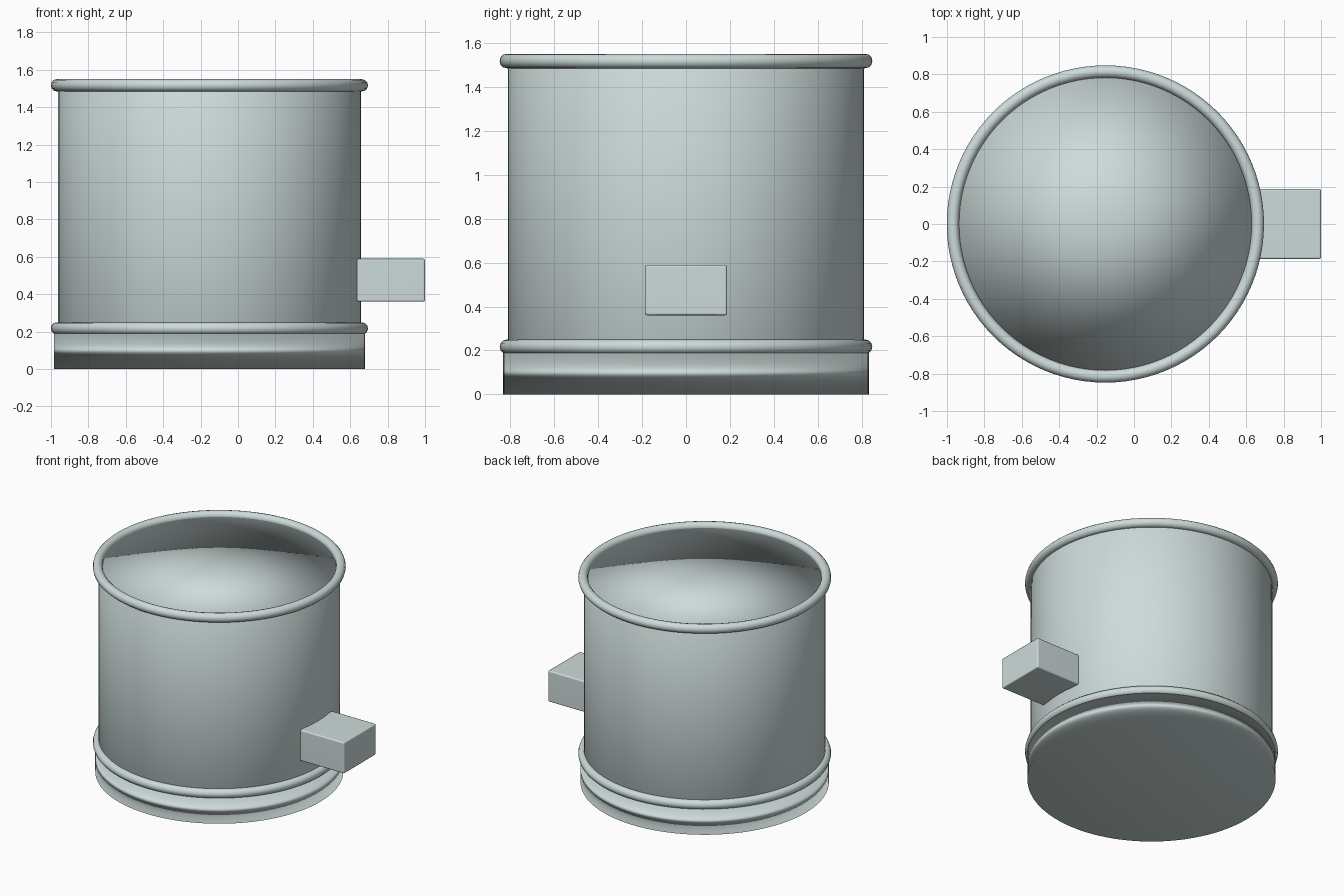
import bpy

cube = bpy.data.objects.get("Cube")
if cube:
    bpy.data.objects.remove(cube, do_unlink=True)

AXIS = -0.153  # x of the drum's centre line

metal = bpy.data.materials.new("pale_grey_metal")
metal.use_nodes = True
colour = (0.61, 0.71, 0.70, 1)
metal.diffuse_color = colour
metal.node_tree.nodes["Principled BSDF"].inputs["Base Color"].default_value = colour


def finish(name):
    obj = bpy.context.object
    obj.name = name
    obj.data.materials.append(metal)
    bpy.ops.object.shade_smooth()
    return obj


def weight_normals(obj, weight):
    mod = obj.modifiers.new("area_normals", "WEIGHTED_NORMAL")
    mod.mode = "FACE_AREA"
    mod.weight = weight


def drum(name, radius, low, high, weight):
    bpy.ops.mesh.primitive_cylinder_add(
        vertices=96, radius=radius, depth=high - low,
        end_fill_type="TRIFAN", location=(AXIS, 0, (low + high) / 2))
    weight_normals(finish(name), weight)


# Closed drum and the wider foot below it, softly shaded over their edges
drum("body", 0.81, 0.2, 1.517, 50)
drum("base", 0.832, 0, 0.195, 56)

# Rolled rings at the top rim and above the foot
for name, z in (("top_rim", 1.517), ("lower_rim", 0.217)):
    bpy.ops.mesh.primitive_torus_add(
        major_segments=96, minor_segments=12, major_radius=0.815,
        minor_radius=0.033, location=(AXIS, 0, z))
    finish(name)

# Block on the left side with fine bevelled edges
bpy.ops.mesh.primitive_cube_add(size=1, location=(0.818, 0, 0.475))
block = bpy.context.object
block.scale = (0.364, 0.374, 0.23)
bpy.ops.object.transform_apply(location=False, rotation=False, scale=True)
finish("side_block")
bevel = block.modifiers.new("edge_bevel", "BEVEL")
bevel.width = 0.01
bevel.segments = 2
weight_normals(block, 50)
